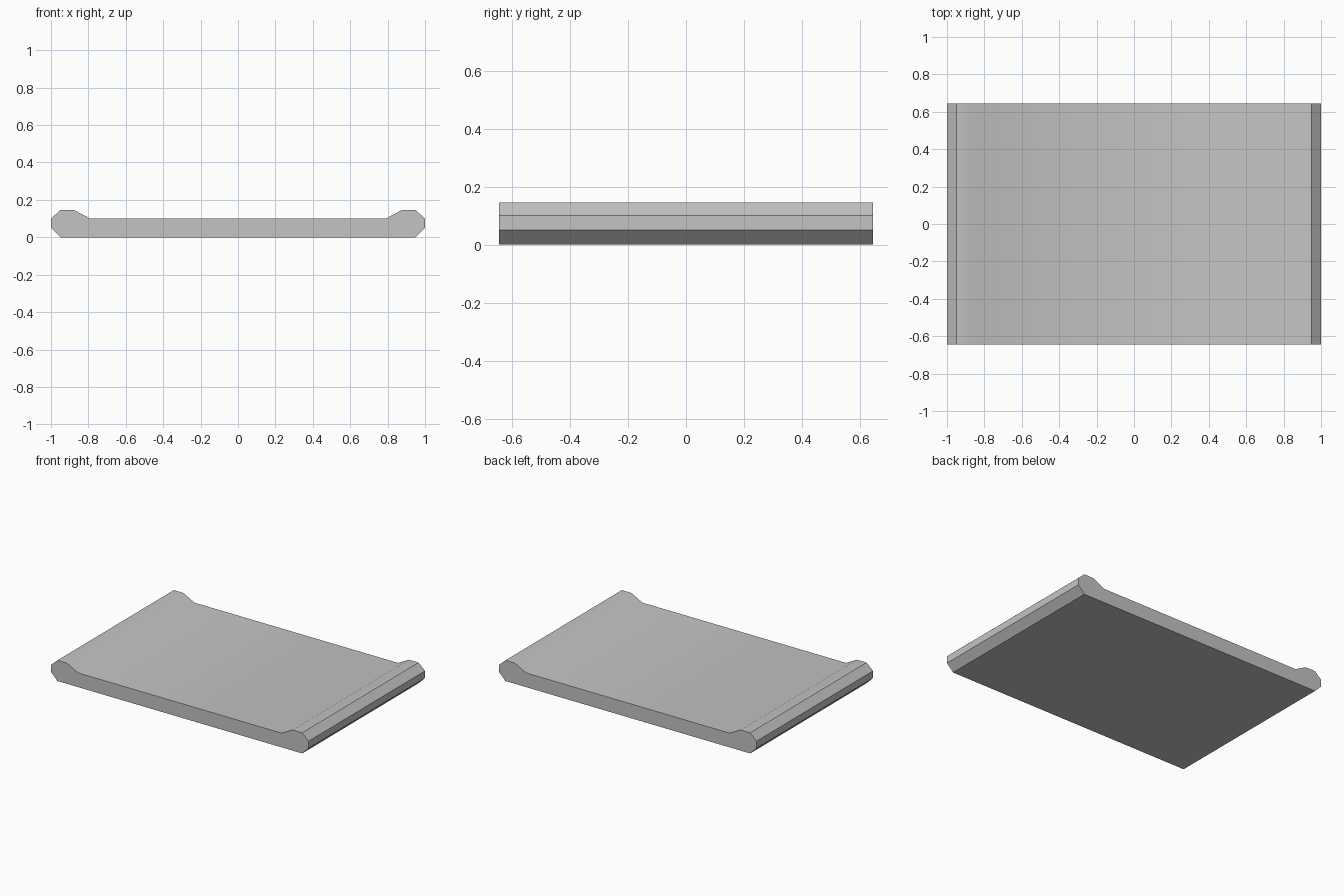
import bpy
import bmesh
import math

cube = bpy.data.objects.get("Cube")
if cube:
    bpy.data.objects.remove(cube, do_unlink=True)

HALF_DEPTH = 0.645

# Right half of the tray cross-section, from the base up over the raised rim
half = [(0.95, 0), (1, 0.05), (1, 0.1), (0.95, 0.145), (0.875, 0.145), (0.79, 0.1)]
profile = half + [(-x, z) for x, z in reversed(half)]

# Plain grey material
grey = bpy.data.materials.new("plain grey")
grey.use_nodes = True
colour = (0.55, 0.55, 0.55, 1)
grey.diffuse_color = colour
grey.node_tree.nodes["Principled BSDF"].inputs["Base Color"].default_value = colour

# Extrude the cross-section from front to back
bm = bmesh.new()
front = bm.faces.new([bm.verts.new((x, -HALF_DEPTH, z)) for x, z in profile])
result = bmesh.ops.extrude_face_region(bm, geom=[front], use_keep_orig=True)
moved = [v for v in result["geom"] if isinstance(v, bmesh.types.BMVert)]
bmesh.ops.translate(bm, verts=moved, vec=(0, 2 * HALF_DEPTH, 0))
bmesh.ops.recalc_face_normals(bm, faces=bm.faces)

mesh = bpy.data.meshes.new("rimmed_slab")
bm.to_mesh(mesh)
bm.free()
mesh.materials.append(grey)
slab = bpy.data.objects.new("rimmed_slab", mesh)
bpy.context.collection.objects.link(slab)

# Soft blend from the flat top into the rims, crisp edges elsewhere
bpy.ops.object.select_all(action="DESELECT")
slab.select_set(True)
bpy.context.view_layer.objects.active = slab
bpy.ops.object.shade_smooth_by_angle(angle=math.radians(35))
